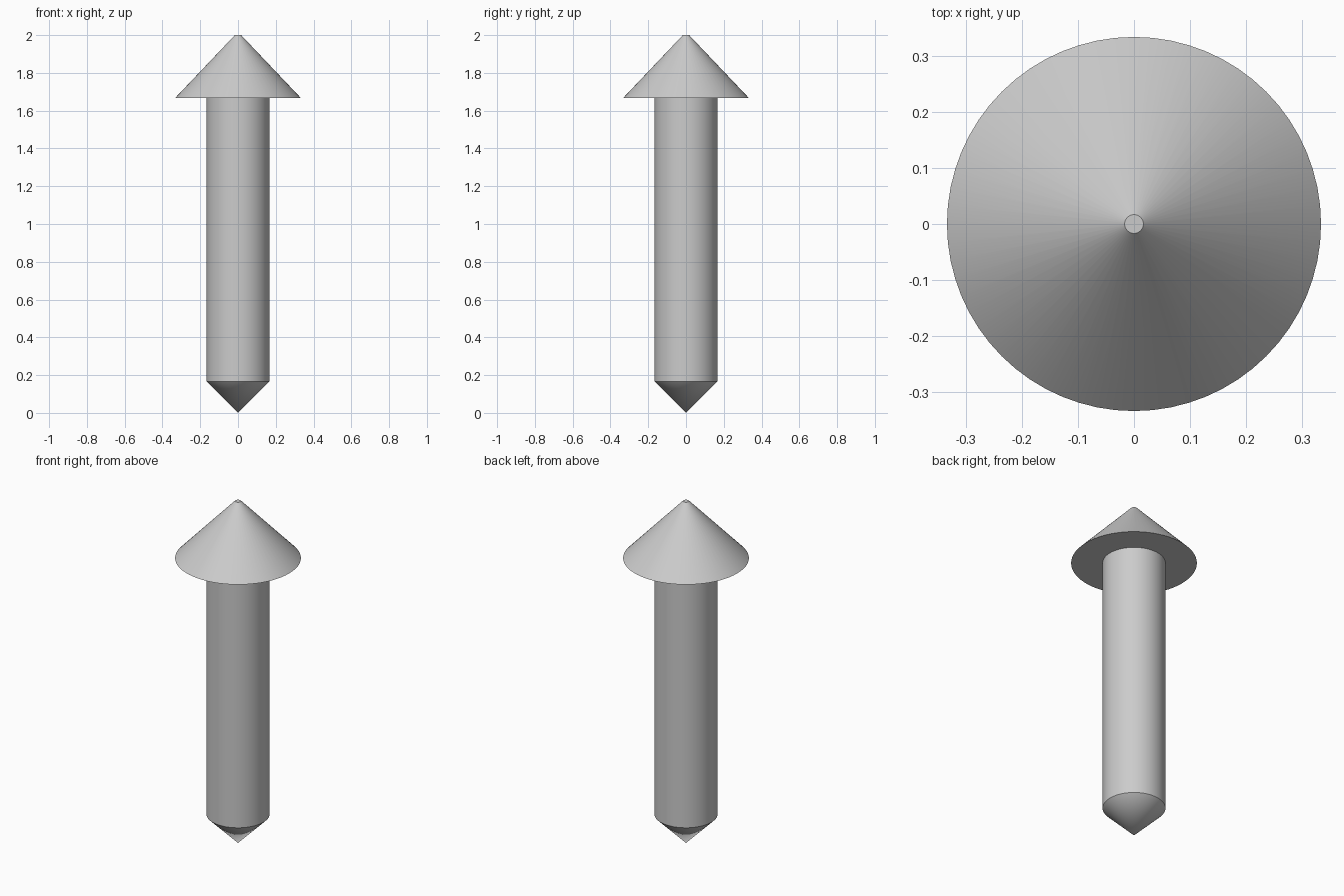
import bpy
import math

cube = bpy.data.objects.get("Cube")
if cube:
    bpy.data.objects.remove(cube, do_unlink=True)

SIDES = 64

grey = bpy.data.materials.new("light_grey")
grey.use_nodes = True
colour = (0.6, 0.6, 0.6, 1)
grey.diffuse_color = colour
grey.node_tree.nodes["Principled BSDF"].inputs["Base Color"].default_value = colour


def taper(name, r_low, r_high, z_low, z_high):
    """Round part running from z_low to z_high."""
    bpy.ops.mesh.primitive_cone_add(
        vertices=SIDES, radius1=r_low, radius2=r_high,
        depth=z_high - z_low, location=(0, 0, (z_low + z_high) / 2))
    part = bpy.context.object
    part.name = name
    part.data.materials.append(grey)
    bpy.ops.object.shade_smooth_by_angle(angle=math.radians(30))
    return part


# Pointed foot, straight shaft and wide head with a small flat tip
R = 1 / 6
taper("pointed_end", 0, R, 0, R)
taper("shaft", R, R, R, 2 - 2 * R)
taper("head", 2 * R, R / 10, 2 - 2 * R, 2)
